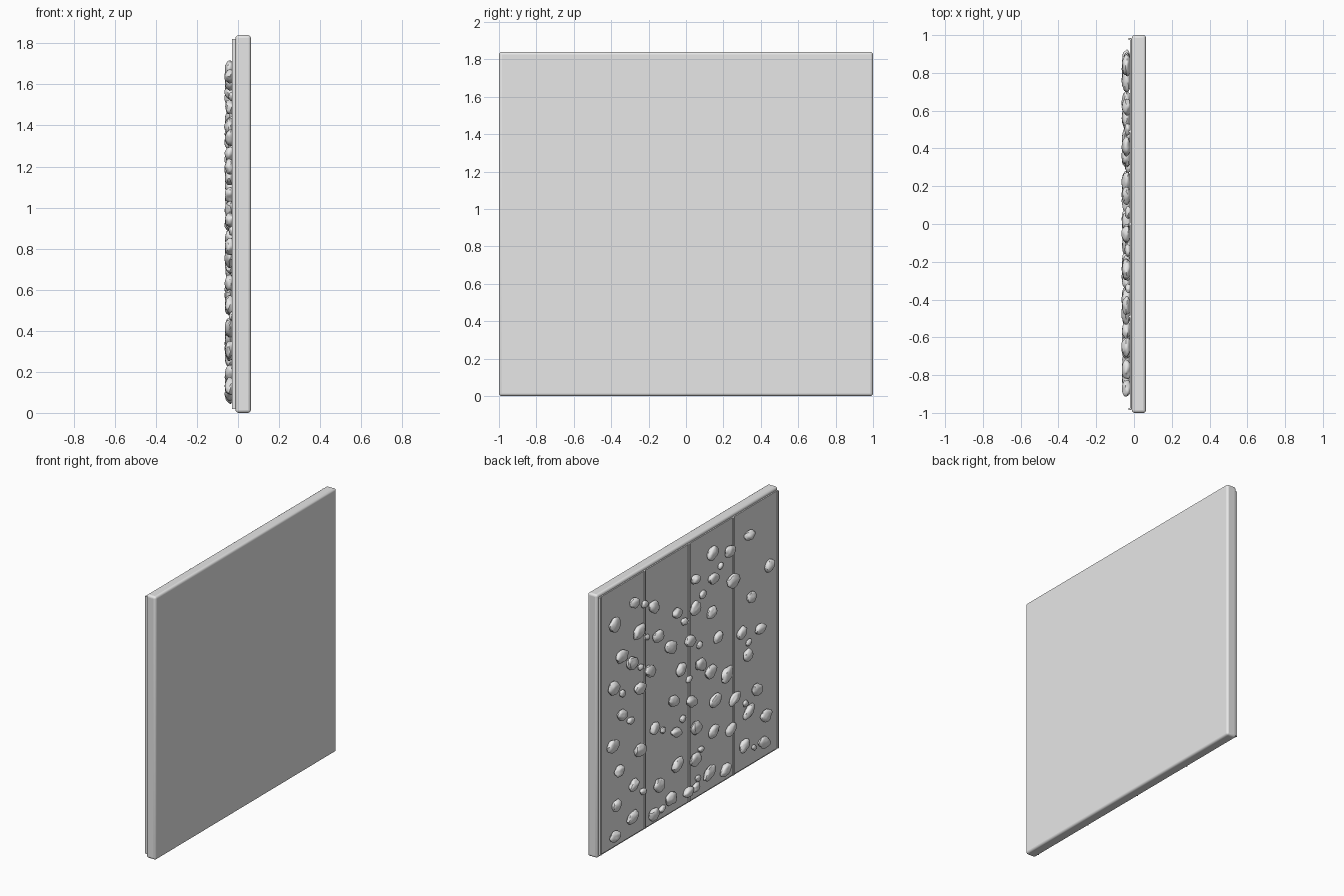
import bpy
import math
import random
from mathutils import Matrix, Vector, noise

random.seed(7)

old = bpy.data.objects.get("Cube")
if old:
    bpy.data.objects.remove(old, do_unlink=True)

# One plain grey for the whole model
grey = bpy.data.materials.new("light_grey")
grey.use_nodes = True
colour = (0.8, 0.8, 0.8, 1)
grey.diffuse_color = colour
grey.node_tree.nodes["Principled BSDF"].inputs["Base Color"].default_value = colour


def finish(obj, name, angle):
    """Name, colour and smooth the active object."""
    obj.name = name
    obj.data.materials.append(grey)
    bpy.ops.object.shade_smooth_by_angle(angle=math.radians(angle))


def box(name, low, high, bevel=0, segments=1):
    """Axis-aligned box between two corners, with optional rounded edges."""
    low, high = Vector(low), Vector(high)
    bpy.ops.mesh.primitive_cube_add(size=1, location=(low + high) / 2)
    obj = bpy.context.object
    obj.scale = high - low
    bpy.ops.object.transform_apply(location=False, rotation=False, scale=True)
    if bevel:
        mod = obj.modifiers.new("rounded_edges", "BEVEL")
        mod.width = bevel
        mod.segments = segments
    finish(obj, name, 50)
    return obj


def stone(name, y, z, size):
    """Lumpy flattened pebble, longest along a random tilt near horizontal."""
    bpy.ops.mesh.primitive_ico_sphere_add(subdivisions=3, radius=1)
    obj = bpy.context.object
    seed = Vector([random.uniform(-50, 50) for _ in range(3)])
    tilt = Matrix.Rotation(random.uniform(-0.6, 0.6), 3, "X")
    length = size * random.uniform(0.9, 1.2)
    height = size * random.uniform(0.65, 0.85)
    depth = min(0.024, size * 0.55)
    for v in obj.data.vertices:
        lump = 1 + 0.22 * noise.noise(v.co * 1.5 + seed)
        p = v.co * lump
        v.co = tilt @ Vector((p.x * depth, p.y * length, p.z * height))
    # Seat the stone so that its back sinks into the panel
    obj.location = (-0.016 - depth, y, z)
    finish(obj, name, 35)


# Backing slab with softly rounded edges
box("slab", (-0.012, -1, 0), (0.063, 1, 1.84), bevel=0.015, segments=4)

# Thin facing panel and the raised vertical strips dividing it into four
box("facing_panel", (-0.021, -0.98, 0.02), (-0.01, 0.98, 1.82))
for i in range(5):
    y = (i - 2) * 0.49
    box("divider_strip", (-0.029, y - 0.006, 0.02), (-0.015, y + 0.006, 1.82))

# Stone centres across the panel, in hundredths (sideways, height)
centres = [
    (-65, 164), (-24, 167), (-43, 161), (-87, 134), (-5, 156), (-25, 149),
    (-47, 139), (-67, 120), (62, 165), (41, 154), (15, 140), (-5, 136),
    (-23, 126), (84, 158), (57, 143), (36, 132), (22, 119), (1, 115),
    (-30, 106), (-56, 99), (-77, 94), (-63, 81), (76, 133), (65, 124),
    (45, 111), (11, 99), (-11, 94), (-22, 85), (-40, 76), (85, 114),
    (56, 103), (19, 80), (-1, 72), (-27, 63), (-48, 56), (-73, 53),
    (-64, 41), (-83, 31), (76, 92), (86, 74), (56, 60), (40, 69),
    (16, 57), (-6, 52), (-25, 42), (-44, 36), (-59, 19), (-81, 13),
    (15, 34), (-5, 30), (-20, 15), (-38, 10), (79, 54), (63, 38),
    (35, 27), (22, 13), (3, 10), (82, 31), (64, 16), (41, 9), (84, 10),
]
for y, z in centres:
    stone("stone", y / 100, z / 100, random.uniform(0.045, 0.06))

# Small pebbles lying between the larger stones
for y, z in centres[2::3]:
    side = -1 if y > 0 else 1
    drop = random.uniform(0.05, 0.09) if z > 20 else 0
    stone("pebble", y / 100 + side * random.uniform(0.09, 0.13),
          z / 100 - drop, random.uniform(0.024, 0.034))
